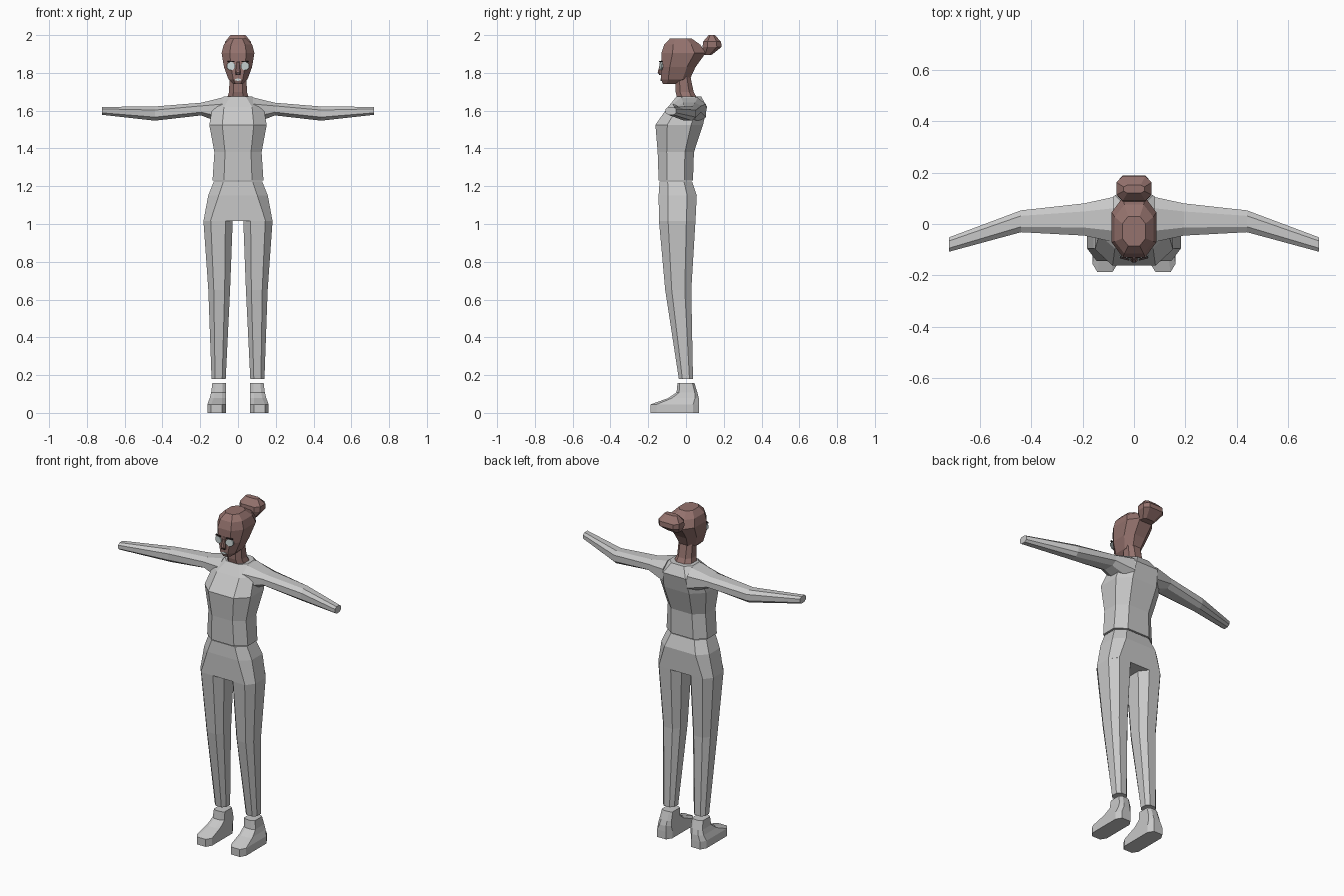
import bpy, bmesh, math
from mathutils import Vector

cube = bpy.data.objects.get("Cube")
if cube:
    bpy.data.objects.remove(cube, do_unlink=True)


def material(name, colour):
    m = bpy.data.materials.new(name)
    m.use_nodes = True
    rgba = (*colour, 1)
    m.diffuse_color = rgba
    m.node_tree.nodes["Principled BSDF"].inputs["Base Color"].default_value = rgba
    return m


cloth = material("grey cloth", (0.58, 0.58, 0.58))
skin = material("brown skin", (0.30, 0.17, 0.155))
pale = material("pale eye", (0.62, 0.70, 0.70))
dark = material("dark brown", (0.03, 0.02, 0.02))


def finish(name, bm, mat, mirror):
    bmesh.ops.recalc_face_normals(bm, faces=bm.faces)
    mesh = bpy.data.meshes.new(name)
    bm.to_mesh(mesh)
    bm.free()
    mesh.materials.append(mat)
    obj = bpy.data.objects.new(name, mesh)
    bpy.context.collection.objects.link(obj)
    if mirror:
        obj.modifiers.new("mirror", "MIRROR")
    return obj


def loft(name, rings, mat, cu=0.5, cv=0.5, along_x=False, mirror=False):
    """Skin chamfered rectangles; ring = (height, u0, u1, v0, v1[, cu])."""
    bm = bmesh.new()
    loops = []
    for h, u0, u1, v0, v1, *own in rings:
        c = own[0] if own else cu
        u, v, a, b = (u0 + u1) / 2, (v0 + v1) / 2, (u1 - u0) / 2, (v1 - v0) / 2
        outline = [(-c, -1), (c, -1), (1, -cv), (1, cv),
                   (c, 1), (-c, 1), (-1, cv), (-1, -cv)]
        pts = [(u + a * p, v + b * q) for p, q in outline]
        loops.append([bm.verts.new((h, p, q) if along_x else (p, q, h)) for p, q in pts])
    for low, high in zip(loops, loops[1:]):
        for i in range(8):
            j = (i + 1) % 8
            bm.faces.new((low[i], low[j], high[j], high[i]))
    bm.faces.new(loops[0])
    bm.faces.new(loops[-1])
    return finish(name, bm, mat, mirror)


def plate(name, x, y, z, rx, rz, mat, sides=8, lean=0, mirror=False):
    """Thin upright polygon facing the front, turned outward by lean."""
    bm = bmesh.new()
    loops = []
    for depth in (0, 0.008):
        ring = []
        for i in range(sides):
            t = math.tau * (i + 0.5) / sides
            dx = rx * math.cos(t)
            ring.append(bm.verts.new((x + dx, y + depth + dx * lean, z + rz * math.sin(t))))
        loops.append(ring)
    for ring in loops:
        bm.faces.new(ring)
    for i in range(sides):
        j = (i + 1) % sides
        bm.faces.new((loops[0][i], loops[0][j], loops[1][j], loops[1][i]))
    return finish(name, bm, mat, mirror)


# Shirt: torso and sleeves
loft("shirt_torso", [
    (1.23, -.135, .135, -.145, .037),
    (1.38, -.125, .125, -.15, .042),
    (1.525, -.152, .152, -.162, .09),
    (1.62, -.135, .135, -.095, .112),
    (1.675, -.075, .075, -.05, .08),
], cloth, cu=.55)
loft("sleeve", [
    (.08, -.07, .105, 1.53, 1.67),
    (.195, -.045, .08, 1.575, 1.642),
    (.44, -.032, .053, 1.547, 1.622),
    (.72, -.108, -.052, 1.578, 1.62),
], cloth, along_x=True, mirror=True)

# Trousers: pelvis and legs
loft("trouser_pelvis", [
    (1.015, -.183, .183, -.143, .05, .8),
    (1.15, -.158, .158, -.145, .057, .65),
    (1.225, -.128, .128, -.14, .032, .6),
], cloth)
loft("trouser_leg", [
    (.18, .065, .14, -.038, .037),
    (.65, .042, .157, -.11, .028),
    (1.015, .028, .183, -.143, .05),
], cloth, mirror=True)

# Shoes
loft("shoe", [
    (0, .064, .162, -.187, .07, .6),
    (.045, .064, .162, -.187, .07, .6),
    (.078, .064, .15, -.095, .068),
    (.108, .064, .142, -.05, .06),
    (.157, .064, .136, -.045, .045),
], cloth, cv=.75, mirror=True)

# Neck, head and hair bun
loft("neck", [
    (1.655, -.062, .062, -.045, .065),
    (1.70, -.047, .047, -.055, .04),
    (1.79, -.045, .045, -.055, .022),
], skin)
loft("head", [
    (1.74, -.025, .025, -.122, -.05),
    (1.765, -.05, .05, -.132, .02),
    (1.83, -.074, .074, -.132, .05),
    (1.905, -.087, .087, -.13, .104),
    (1.95, -.075, .075, -.115, .075),
    (1.982, -.045, .045, -.085, .03),
], skin)
loft("hair_bun", [
    (1.895, -.04, .04, .09, .135),
    (1.937, -.068, .068, .088, .188),
    (1.965, -.068, .068, .09, .186),
    (2.0, -.04, .04, .12, .152),
], skin, cu=.65)

# Face details
loft("nose", [
    (1.79, -.014, .014, -.142, -.12),
    (1.803, -.014, .014, -.15, -.12),
    (1.86, -.007, .007, -.134, -.12),
], skin)
plate("eye", .037, -.136, 1.836, .024, .022, pale, lean=.25, mirror=True)
plate("eyelash", .037, -.138, 1.86, .026, .005, dark, sides=4, lean=.25, mirror=True)
plate("nostril", .008, -.144, 1.793, .005, .004, dark, sides=6, mirror=True)
plate("mouth", 0, -.135, 1.764, .018, .007, pale, sides=6)
